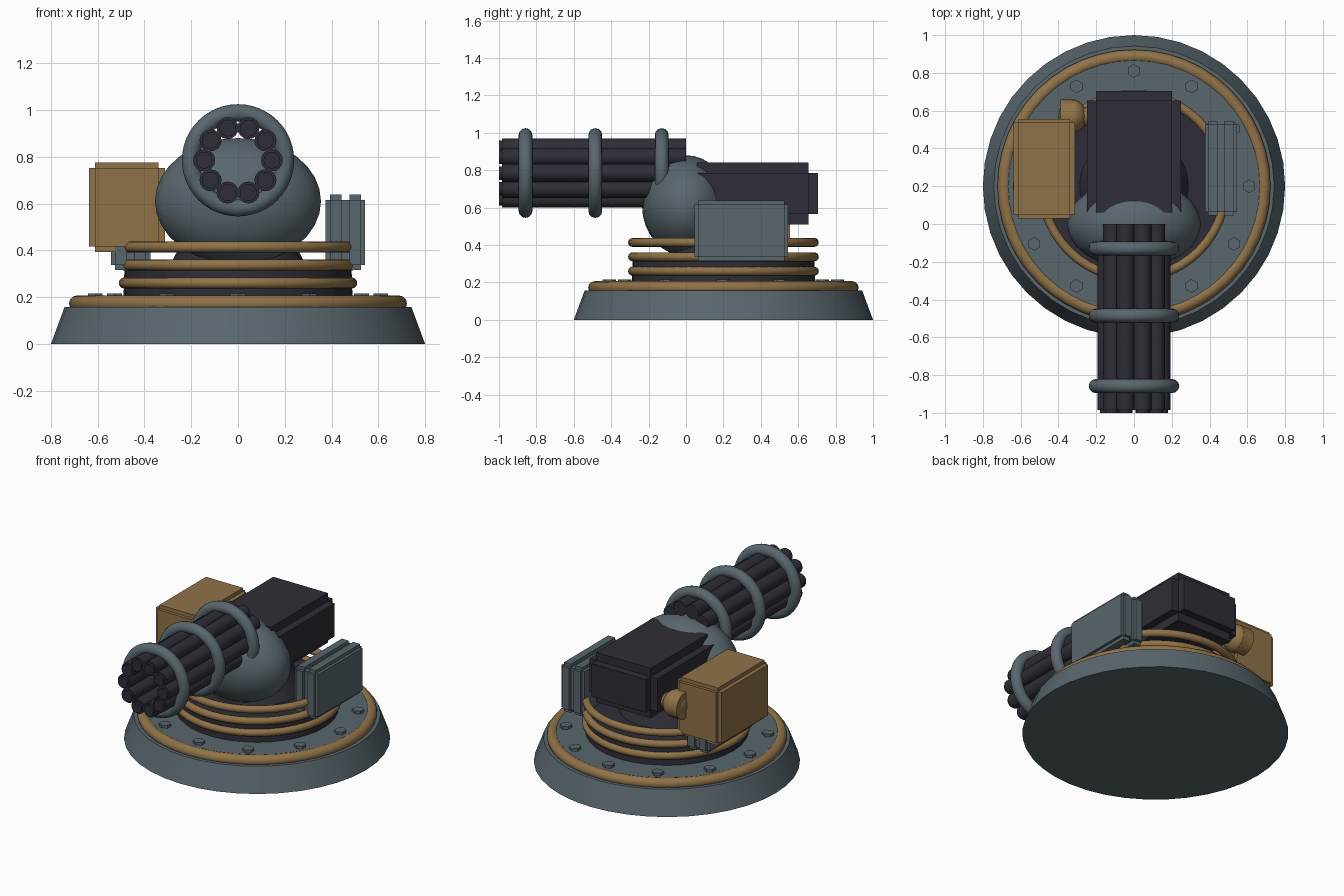
import bpy, math
from mathutils import Vector

cube = bpy.data.objects.get("Cube")
if cube:
    bpy.data.objects.remove(cube, do_unlink=True)


def material(name, rgb):
    m = bpy.data.materials.new(name)
    m.use_nodes = True
    m.diffuse_color = (*rgb, 1)
    m.node_tree.nodes["Principled BSDF"].inputs["Base Color"].default_value = (*rgb, 1)
    return m


GREY = material("blue grey steel", (0.10, 0.135, 0.155))
GOLD = material("dull gold", (0.28, 0.17, 0.065))
DARK = material("dark gunmetal", (0.028, 0.027, 0.038))
AXIS_Y = 0.2   # centre of the base and turntable


def finish(name, mat, smooth=True):
    ob = bpy.context.object
    ob.name = name
    ob.data.materials.append(mat)
    if smooth:
        bpy.ops.object.shade_smooth_by_angle(angle=math.radians(40))
    return ob


def cone(name, mat, r1, r2, z1, z2, sides=40, x=0, y=AXIS_Y):
    bpy.ops.mesh.primitive_cone_add(vertices=sides, radius1=r1, radius2=r2,
                                    depth=z2 - z1, location=(x, y, (z1 + z2) / 2))
    return finish(name, mat)


def tube(name, mat, a, b, r, sides=16):
    a, b = Vector(a), Vector(b)
    bpy.ops.mesh.primitive_cylinder_add(vertices=sides, radius=r, depth=(b - a).length,
                                        location=(a + b) / 2)
    bpy.context.object.rotation_euler = (b - a).to_track_quat('Z', 'Y').to_euler()
    return finish(name, mat)


def ring(name, mat, loc, major, minor, upright=False):
    bpy.ops.mesh.primitive_torus_add(major_segments=48, minor_segments=12,
                                     major_radius=major, minor_radius=minor, location=loc,
                                     rotation=(math.pi / 2 if upright else 0, 0, 0))
    return finish(name, mat)


def ball(name, mat, loc, radii):
    bpy.ops.mesh.primitive_uv_sphere_add(segments=24, ring_count=16, radius=1, location=loc)
    bpy.context.object.scale = radii
    return finish(name, mat)


def stepped_box(name, mat, low, high, step):
    """A block whose six faces each carry a raised, smaller panel."""
    low, high = Vector(low), Vector(high)
    for axis, label in enumerate(("side", "end", "top")):
        inset = Vector(step)
        inset[axis] = 0
        bpy.ops.mesh.primitive_cube_add(size=1, location=(low + high) / 2)
        bpy.context.object.scale = high - low - 2 * inset
        finish(f"{name}_{label}_panels", mat, False)


# Base with gold rim and bolts
cone("base", GREY, 0.8, 0.742, 0, 0.157)
cone("base_plate", GREY, 0.69, 0.69, 0.15, 0.198)
ring("base_rim", GOLD, (0, AXIS_Y, 0.172), 0.688, 0.035)
for i in range(12):
    a = math.tau * i / 12
    cone(f"base_bolt_{i + 1}", GREY, 0.036, 0.036, 0.19, 0.216, 6,
         0.61 * math.cos(a), AXIS_Y + 0.61 * math.sin(a))

# Turntable with gold rings and neck
cone("turntable", DARK, 0.49, 0.485, 0.19, 0.345)
for i, z in enumerate((0.26, 0.337, 0.414)):
    ring(f"turntable_ring_{i + 1}", GOLD, (0, AXIS_Y, z), 0.486, 0.024)
cone("neck", DARK, 0.29, 0.18, 0.34, 0.54)

# Ball mount and receiver
ball("ball_mount", GREY, (0, 0, 0.61), (0.355, 0.235, 0.27))
stepped_box("receiver", DARK, (-0.25, 0.01, 0.51), (0.25, 0.705, 0.84), (0.05, 0.05, 0.055))

# Barrel cluster
GUN_Z = 0.785
for i in range(10):
    a = math.tau * i / 10
    x, z = 0.145 * math.cos(a), GUN_Z + 0.145 * math.sin(a)
    tube(f"barrel_{i + 1}", DARK, (x, 0, z), (x, -0.985, z), 0.047)
    tube(f"muzzle_{i + 1}", DARK, (x, -0.98, z), (x, -1, z), 0.036)
for i, y in enumerate((-0.13, -0.485, -0.858)):
    ring(f"barrel_band_{i + 1}", GREY, (0, y, GUN_Z), 0.203, 0.037, True)

# Side plates on both sides, two layers each
for side, label in ((1, "left"), (-1, "right")):
    for x, layer in ((0.418, "inner"), (0.501, "outer")):
        stepped_box(f"{label}_{layer}_plate", GREY, (side * x - 0.043, 0.045, 0.315),
                    (side * x + 0.043, 0.545, 0.638), (0.018, 0.018, 0.022))

# Ammunition box with feed pipe
stepped_box("ammo_box", GOLD, (-0.638, 0.03, 0.392), (-0.312, 0.557, 0.775),
            (0.027, 0.02, 0.024))
tube("feed_collar", GOLD, (-0.39, 0.57, 0.61), (-0.31, 0.57, 0.61), 0.088)
ball("feed_elbow", GOLD, (-0.325, 0.57, 0.61), (0.075, 0.088, 0.088))
tube("feed_pipe", GOLD, (-0.33, 0.57, 0.61), (-0.18, 0.57, 0.61), 0.05)
